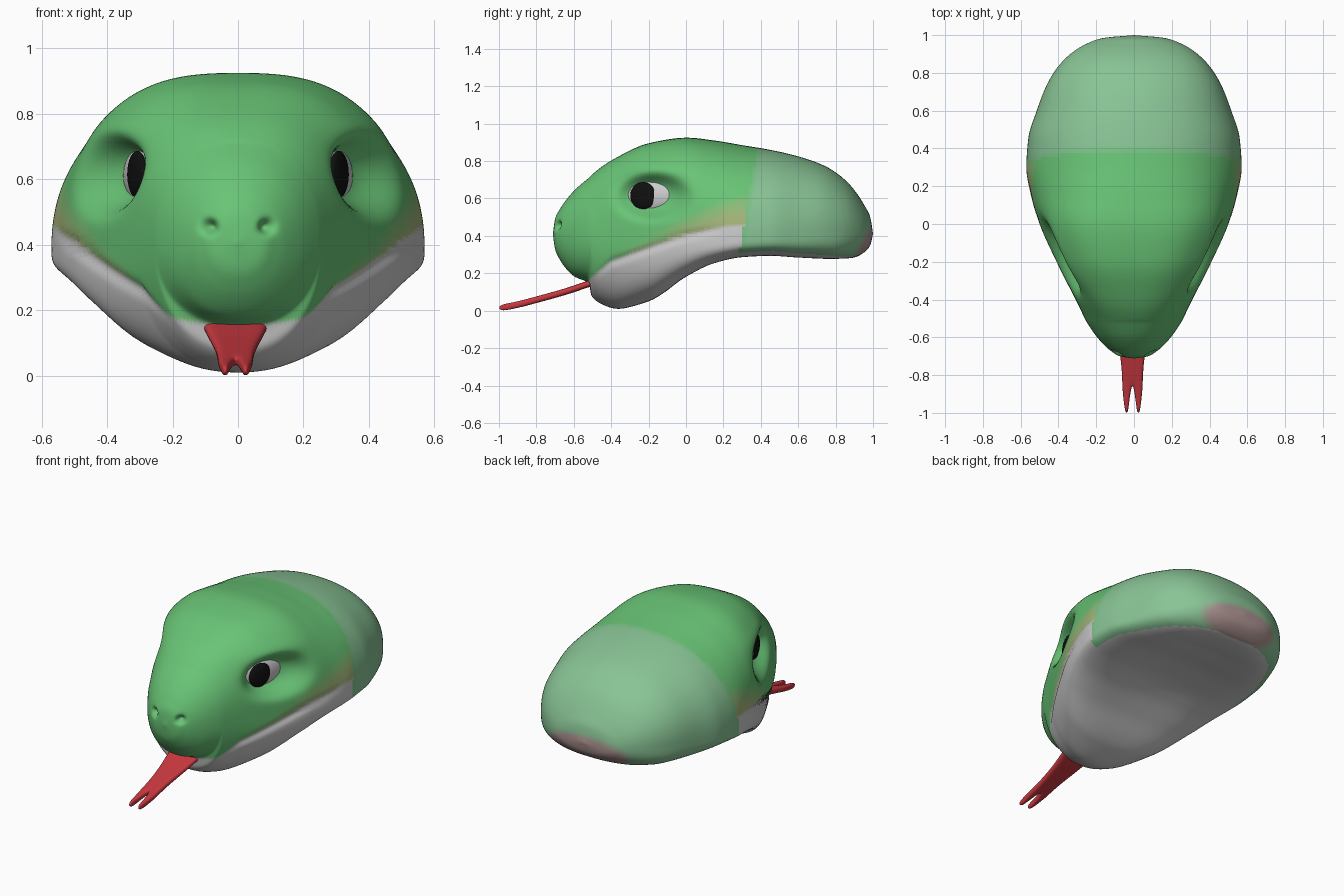
import bpy, bmesh, math
from mathutils import Matrix, Vector

if "Cube" in bpy.data.objects:
    bpy.data.objects.remove(bpy.data.objects["Cube"])

COLORS = {
    "green": (0.14, 0.55, 0.18), "pale": (0.25, 0.55, 0.30), "white": (0.6, 0.6, 0.6),
    "tan": (0.38, 0.47, 0.20), "pink": (0.42, 0.30, 0.29), "red": (0.58, 0.04, 0.05),
    "black": (0.005, 0.005, 0.005),
}
STEPS = 8


def material(a, b="", t=0.0):
    """Solid colour, or one step of a blend from a to b."""
    k = round(max(0.0, min(1.0, t)) * STEPS) if b else 0
    if b and k == STEPS:
        a, k = b, 0
    name = a if k == 0 else f"{a}_{b}_{k}"
    m = bpy.data.materials.get(name)
    if not m:
        m = bpy.data.materials.new(name)
        c = Vector(COLORS[a])
        if k:
            c = c.lerp(Vector(COLORS[b]), k / STEPS)
        m.diffuse_color = (*c, 1)
        m.use_nodes = True
        m.node_tree.nodes["Principled BSDF"].inputs["Base Color"].default_value = m.diffuse_color
    return m


def make_object(name, bm, mat=None):
    me = bpy.data.meshes.new(name)
    bm.to_mesh(me)
    bm.free()
    for p in me.polygons:
        p.use_smooth = True
    ob = bpy.data.objects.new(name, me)
    bpy.context.collection.objects.link(ob)
    if mat:
        me.materials.append(mat)
    return ob


# Head cross-sections: y, top z, bottom z, half width, z of widest point, squareness
ROWS = [
    (-.712, .41, .41, 0, .41, 2), (-.70, .49, .33, .075, .41, 2),
    (-.67, .55, .265, .125, .41, 2.1), (-.60, .64, .185, .195, .41, 2.2),
    (-.52, .71, .145, .25, .41, 2.3), (-.505, .725, .08, .258, .41, 2.3),
    (-.45, .77, .035, .285, .40, 2.5), (-.36, .825, .01, .33, .40, 2.7),
    (-.20, .895, .05, .41, .40, 2.9), (0, .925, .175, .50, .39, 2.7),
    (.15, .91, .245, .545, .38, 2.4), (.30, .885, .278, .57, .39, 2.2),
    (.45, .86, .285, .56, .40, 2.2), (.60, .825, .275, .515, .41, 2.2),
    (.75, .77, .268, .455, .43, 2.2), (.87, .68, .275, .37, .43, 2.2),
    (.95, .57, .31, .26, .42, 2.1), (.985, .50, .35, .16, .41, 2),
    (1.0, .41, .41, 0, .41, 2),
]
MOUTH = [(-.52, .15), (-.47, .20), (-.4, .26), (-.2, .33), (0, .40), (.2, .44), (.33, .45)]


def tangent(i, k):
    """Overshoot-free tangent of column k at row i."""
    if i == 0:
        return ROWS[1][k] - ROWS[0][k]
    if i == len(ROWS) - 1:
        return ROWS[i][k] - ROWS[i - 1][k]
    a, b = ROWS[i][k] - ROWS[i - 1][k], ROWS[i + 1][k] - ROWS[i][k]
    return 2 * a * b / (a + b) if a * b > 0 else 0.0


def section(i, t):
    h1, h2 = 2 * t**3 - 3 * t**2 + 1, t**3 - 2 * t**2 + t
    h3, h4 = 1 - h1, t**3 - t**2
    return [h1 * ROWS[i][k] + h2 * tangent(i, k) + h3 * ROWS[i + 1][k] + h4 * tangent(i + 1, k)
            for k in range(6)]


def ramp(v, a, b):
    return max(0.0, min(1.0, (v - a) / (b - a)))


def mouth(y):
    for (y0, z0), (y1, z1) in zip(MOUTH, MOUTH[1:]):
        if y <= y1:
            return z0 + (z1 - z0) * max(0, y - y0) / (y1 - y0)
    return MOUTH[-1][1]


def sculpt(x, y, z):
    """Eye sockets, brows, mouth groove and nostrils."""
    s = 1 if x >= 0 else -1
    ax = abs(x)
    side = min(1, ax / 0.2)
    d = ((y + .175) / .165) ** 2 + ((z - .61) / .105) ** 2
    push = -.105 * math.exp(-d * d)
    push += .015 * math.exp(-((y + .17) / .18) ** 2 - ((z - .755) / .05) ** 2)
    fade = ramp(y, -.5, -.38) * ramp(y, .22, 0)
    push -= .014 * fade * math.exp(-((z - mouth(y)) / .02) ** 2)
    x += s * push * side
    if y < -.5:
        dent = math.exp(-((ax - .088) ** 2 + (z - .455) ** 2) / .02 ** 2)
        y += .035 * dent
        x -= s * .012 * dent
    return x, y, z


def head_material(c, n):
    ax = abs(c.x)
    edge = .31 + .07 * (c.z - .45) / .4
    if c.y > edge:
        if n.z < -.93 and c.y < .9:
            return material("white")
        p = (ax / .28) ** 2 + ((c.y - .98) / .12) ** 2 + ((c.z - .34) / .11) ** 2
        if p < 1.3:
            return material("pale", "pink", (1.3 - p) * 1.7)
        return material("green", "pale", (c.y - edge) / .06 + .4)
    if c.y < -.525:
        return material("green")
    up = c.z - mouth(c.y)
    if up < 0:
        return material("white")
    if up < .02:
        return material("white", "tan" if c.y > -.3 else "green", up / .02)
    reach = .03 + .15 * ramp(c.y, -.45, .3)
    if up < reach:
        amount = .35 + .65 * ramp(c.y, -.2, .2)
        return material("green", "tan", amount * 1.5 * (1 - up / reach))
    return material("green")


# Head, lofted in one piece with the jaw
N, SUB = 160, 8
bm = bmesh.new()
rings = []
stations = [(i, j / SUB) for i in range(len(ROWS) - 1) for j in range(SUB)] + [(len(ROWS) - 2, 1.0)]
for i, t in stations:
    y, zt, zb, w, zw, n = section(i, t)
    flat = ramp(y, -.4, 0) * ramp(y, .98, .8)      # belly is flat, slightly hollow
    hollow = .025 * ramp(y, -.1, .2) * ramp(y, .92, .7)
    ring = []
    for k in range(N):
        a = 2 * math.pi * k / N
        a -= .3 * math.sin(2 * a)                  # denser points along the sides
        c, s = math.cos(a), math.sin(a)
        e = 2 / (n if s >= 0 else 2.2 + 1.5 * flat)
        x = w * math.copysign(abs(c) ** e, c)
        z = zw + ((zt - zw) if s >= 0 else (zw - zb)) * math.copysign(abs(s) ** e, s)
        if s < 0 and w > .1:
            z += hollow * max(0, 1 - (x / (.75 * w)) ** 2) ** 2
        ring.append(bm.verts.new(sculpt(x, y, z)))
    rings.append(ring)
for r0, r1 in zip(rings, rings[1:]):
    for k in range(N):
        bm.faces.new((r0[k], r0[(k + 1) % N], r1[(k + 1) % N], r1[k]))
bmesh.ops.remove_doubles(bm, verts=bm.verts, dist=1e-6)
bmesh.ops.recalc_face_normals(bm, faces=bm.faces)
head = make_object("head", bm)
slots = {}
for p in head.data.polygons:
    m = head_material(p.center, p.normal)
    if m.name not in slots:
        slots[m.name] = len(slots)
        head.data.materials.append(m)
    p.material_index = slots[m.name]


# Eyes and pupils, mirrored left and right
def ellipsoid(name, s, offset, radii, mat):
    bm = bmesh.new()
    bmesh.ops.create_uvsphere(bm, u_segments=40, v_segments=24, radius=1)
    place = (Matrix.Diagonal((s, 1, 1, 1)) @ Matrix.Translation((.272, -.18, .61))
             @ Matrix.Rotation(math.radians(-19), 4, 'Z')
             @ Matrix.Translation(offset) @ Matrix.Diagonal((*radii, 1)))
    bmesh.ops.transform(bm, matrix=place, verts=bm.verts)
    bmesh.ops.recalc_face_normals(bm, faces=bm.faces)
    return make_object(name, bm, mat)


for s, label in ((1, "right"), (-1, "left")):
    ellipsoid(f"eye_{label}", s, (0, 0, 0), (.06, .17, .1), material("white"))
    ellipsoid(f"pupil_{label}", s, (.05, -.035, .005), (.021, .072, .072), material("black"))

# Forked tongue: y, z, inner x, outer x
TONGUE = [(-.46, .158, 0, .102), (-.52, .145, 0, .098), (-.62, .108, 0, .078), (-.75, .072, 0, .058),
          (-.85, .045, 0, .055), (-.88, .037, .008, .053), (-.94, .024, .017, .047), (-1.0, .013, .024, .038)]
bm = bmesh.new()
for s in (1, -1):
    rows = [[bm.verts.new((s * (a + (b - a) * f) - .008, y, z)) for f in (0, .5, 1)]
            for y, z, a, b in TONGUE]
    for r0, r1 in zip(rows, rows[1:]):
        for k in (0, 1):
            q = (r0[k], r0[k + 1], r1[k + 1], r1[k])
            bm.faces.new(q if s < 0 else q[::-1])
bmesh.ops.remove_doubles(bm, verts=bm.verts, dist=1e-5)
bmesh.ops.recalc_face_normals(bm, faces=bm.faces)
tongue = make_object("tongue", bm, material("red"))
solid = tongue.modifiers.new("thickness", 'SOLIDIFY')
solid.thickness, solid.offset = .034, 0
sub = tongue.modifiers.new("smooth", 'SUBSURF')
sub.levels = sub.render_levels = 2
